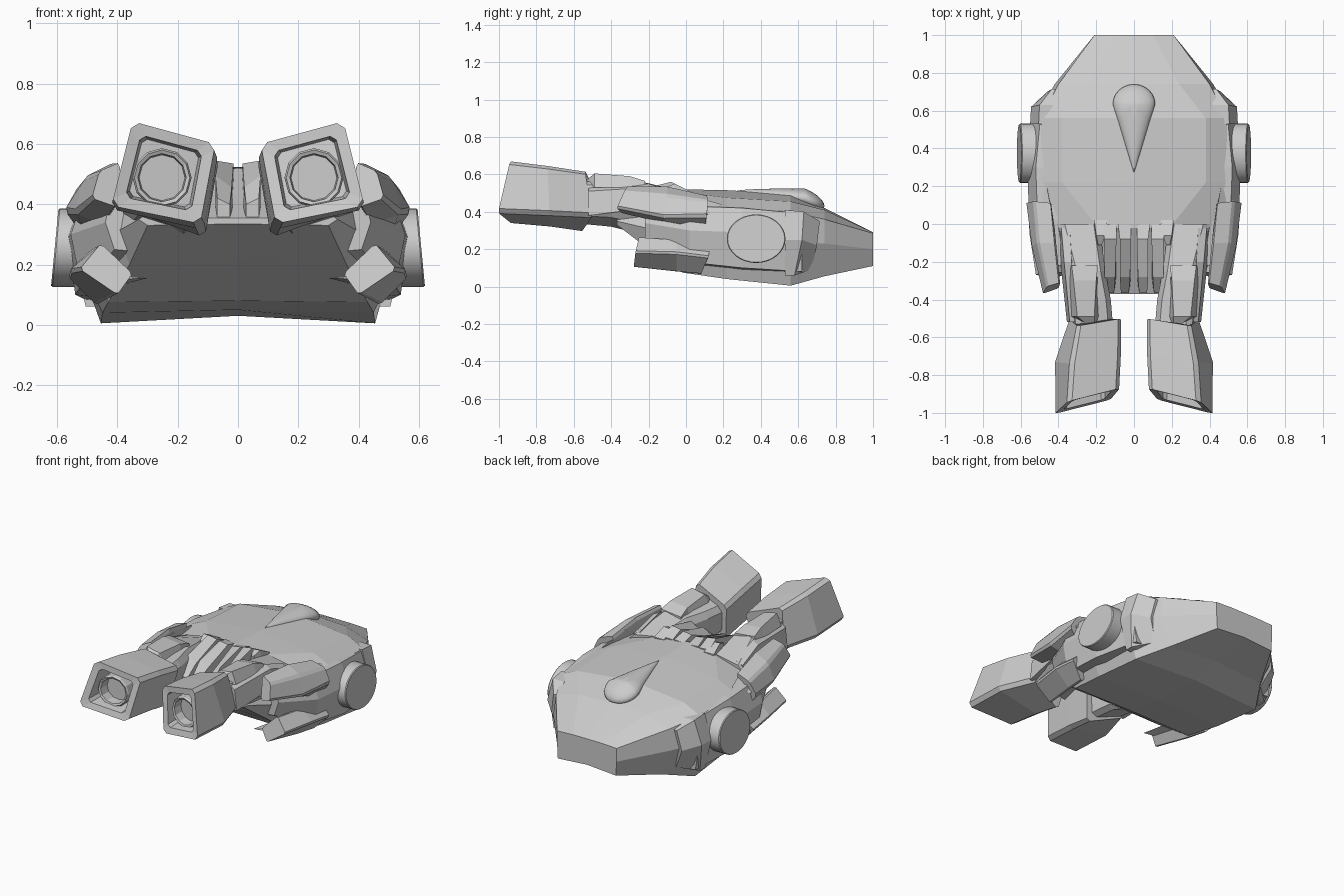
import bpy, bmesh, math

grey = bpy.data.materials.new("hull_grey")
grey.diffuse_color = (0.6, 0.6, 0.6, 1)


def finish(name, bm, mirror=False, smooth=0):
    bmesh.ops.recalc_face_normals(bm, faces=bm.faces)
    me = bpy.data.meshes.new(name)
    bm.to_mesh(me)
    bm.free()
    me.materials.append(grey)
    ob = bpy.data.objects.new(name, me)
    bpy.context.collection.objects.link(ob)
    if smooth:
        bpy.ops.object.select_all(action='DESELECT')
        ob.select_set(True)
        bpy.context.view_layer.objects.active = ob
        bpy.ops.object.shade_smooth_by_angle(angle=math.radians(smooth))
    if mirror:
        ob.modifiers.new("mirror", 'MIRROR').use_mirror_merge = False
    return ob


def loft(name, rings, mirror=True, smooth=0):
    """Skin closed rings of 3D points and cap both ends."""
    bm = bmesh.new()
    vs = [[bm.verts.new(p) for p in r] for r in rings]
    n = len(rings[0])
    for a, b in zip(vs, vs[1:]):
        for i in range(n):
            bm.faces.new((a[i], a[(i + 1) % n], b[(i + 1) % n], b[i]))
    bm.faces.new(vs[0])
    bm.faces.new(vs[-1])
    return finish(name, bm, mirror, smooth)


def at(y, pts):
    return [(x, y, z) for x, z in pts]


def full(y, half):
    """Symmetric section from half profile, centre top to centre bottom."""
    return at(y, half + [(-x, z) for x, z in half[-2:0:-1]])


def chamfer(ring, t):
    """Cut every corner of a ring by the fraction t."""
    out, n = [], len(ring)
    for i, p in enumerate(ring):
        for q in (ring[i - 1], ring[(i + 1) % n]):
            out.append(tuple(a + (b - a) * t for a, b in zip(p, q)))
    return out


def shrink(ring, s, dy=0):
    c = [sum(p[k] for p in ring) / len(ring) for k in range(3)]
    return [(c[0] + (p[0] - c[0]) * s, c[1] + (p[1] - c[1]) * s + dy,
             c[2] + (p[2] - c[2]) * s) for p in ring]


# Main hull: wide faceted body tapering at both ends
loft("hull", [
    full(1.0, [(0, .29), (.1, .29), (.21, .285), (.21, .2), (.205, .11), (0, .125)]),
    full(.74, [(0, .42), (.24, .41), (.40, .36), (.42, .23), (.34, .055), (0, .08)]),
    full(.56, [(0, .495), (.38, .455), (.49, .40), (.52, .24), (.455, .005), (0, .03)]),
    full(.22, [(0, .515), (.38, .475), (.50, .42), (.54, .24), (.45, .04), (0, .05)]),
    full(-.02, [(0, .52), (.19, .505), (.48, .42), (.50, .25), (.43, .075), (0, .08)]),
    full(-.20, [(0, .43), (.14, .43), (.38, .42), (.40, .31), (.36, .20), (0, .21)]),
    full(-.37, [(0, .355), (.10, .355), (.30, .37), (.33, .35), (.30, .33), (0, .335)]),
], mirror=False)

# Side armour belt and the raised plate behind it
loft("side_armour", [
    at(.62, [(.36, .40), (.49, .39), (.53, .27), (.50, .08), (.36, .07)]),
    at(.30, [(.36, .44), (.52, .42), (.565, .29), (.54, .10), (.36, .08)]),
    at(.02, [(.36, .45), (.51, .43), (.555, .30), (.52, .13), (.36, .11)]),
    at(-.22, [(.30, .44), (.42, .43), (.44, .34), (.41, .25), (.30, .24)]),
])
loft("rear_side_plate", [
    [(.38, .71, .35), (.435, .715, .35), (.46, .70, .22), (.40, .67, .09), (.34, .67, .09)],
    [(.42, .63, .40), (.50, .63, .40), (.545, .62, .25), (.505, .58, .06), (.42, .58, .06)],
    [(.42, .53, .40), (.505, .53, .41), (.55, .53, .25), (.505, .53, .06), (.42, .53, .06)],
])

# Round side caps
def disc(x, s=1):
    return [(x - .012 * math.sin(a), .375 + .157 * s * math.cos(a),
             .256 + .13 * s * math.sin(a))
            for a in (i * math.tau / 32 for i in range(32))]


loft("side_cap", [disc(.50), disc(.603), disc(.608, .97)], smooth=30)

# Teardrop bump on the deck
bm = bmesh.new()
bmesh.ops.create_uvsphere(bm, u_segments=24, v_segments=14, radius=1)
for v in bm.verts:
    x, y, z = v.co
    if y < 0:
        k = (1 + y) / max(math.sqrt(1 - y * y), 1e-6) if y > -.9999 else 0
        x, z, y = x * k, z * (.35 + .65 * k), y * .37
    else:
        y *= .105
    v.co = (x * .112, .635 + y, .472 - .10 * y + z * .052 - (.03 * y / .105 if y > 0 else 0))
finish("deck_teardrop", bm, smooth=40)

# Upper and lower side pods
loft("upper_side_pod", [chamfer(r, .12) for r in [
    [(.39, -.31, .54), (.46, -.33, .51), (.485, -.37, .42), (.40, -.34, .39)],
    [(.41, -.10, .54), (.51, -.10, .49), (.545, -.12, .37), (.43, -.10, .33)],
    [(.43, .11, .49), (.53, .12, .46), (.575, .11, .38), (.50, .10, .275)],
]])
loft("lower_side_pod", [chamfer(r, .08) for r in [
    [(.455, -.25, .27), (.525, -.27, .185), (.40, -.28, .10), (.35, -.26, .17)],
    [(.48, -.05, .255), (.56, -.05, .18), (.45, -.05, .075), (.38, -.05, .15)],
    [(.50, .13, .22), (.565, .12, .16), (.47, .08, .065), (.40, .09, .12)],
]])
loft("lower_pod_fin", [
    [(.42, -.22, .165), (.30, -.27, .155), (.42, -.24, .15)],
    [(.44, .08, .20), (.38, .08, .16), (.44, .08, .12)],
])

# Thin outer blade behind the upper pod
loft("shoulder_blade", [
    [(.46, .19, .44), (.48, .18, .40), (.45, .17, .36)],
    [(.42, -.02, .50), (.565, .08, .38), (.46, 0, .32)],
    [(.40, -.24, .47), (.51, -.22, .40), (.42, -.22, .36)],
])

# Necks linking the hull to the barrels
loft("neck", [chamfer(r, .15) for r in [
    at(.0, [(.18, .51), (.40, .47), (.42, .28), (.20, .25)]),
    at(-.25, [(.15, .53), (.33, .57), (.385, .35), (.16, .27)]),
    at(-.40, [(.12, .52), (.31, .57), (.36, .38), (.14, .31)]),
    at(-.60, [(.10, .51), (.30, .57), (.34, .39), (.14, .33)]),
]])
loft("neck_top_plate", [
    at(-.22, [(.19, .55), (.33, .565), (.34, .52), (.19, .50)]),
    at(-.30, [(.20, .575), (.32, .59), (.34, .53), (.19, .52)]),
    at(-.49, [(.21, .585), (.30, .605), (.33, .53), (.18, .52)]),
    at(-.55, [(.21, .545), (.23, .55), (.23, .52), (.20, .52)]),
])
loft("neck_hinge_fin", [
    at(-.02, [(.34, .49), (.385, .47), (.39, .40), (.33, .40)]),
    at(-.20, [(.33, .55), (.37, .53), (.39, .42), (.32, .42)]),
    at(-.52, [(.31, .53), (.34, .51), (.355, .38), (.30, .38)]),
])

# Pairs of rails in the central notch
for name, x, w, top in (("inner_rail", .045, .03, .545), ("outer_rail", .125, .032, .56)):
    loft(name, [
        at(-.0, [(x - w, .515), (x + w + .01, .52), (x + w + .01, .42), (x - w, .42)]),
        at(-.08, [(x - w, top - .01), (x + w, top), (x + w, .38), (x - w, .38)]),
        at(-.28, [(x - w * .8, top - .09), (x + w, top - .05), (x + w, .35), (x - w, .35)]),
        at(-.365, [(x - w * .6, .40), (x + w * .8, .42), (x + w * .8, .345), (x - w * .6, .345)]),
    ])
loft("notch_corner", [
    at(.02, [(.14, .51), (.21, .51), (.21, .45), (.14, .45)]),
    at(-.06, [(.15, .545), (.20, .55), (.21, .45), (.15, .45)]),
    at(-.11, [(.17, .52), (.19, .53), (.20, .45), (.17, .45)]),
])

# Square barrels with recessed openings
rear = chamfer([(.065, -.50, .54), (.30, -.54, .62), (.345, -.50, .375), (.11, -.56, .29)], .08)
mid = chamfer([(.065, -.68, .575), (.335, -.74, .65), (.425, -.73, .385), (.115, -.72, .315)], .08)
front = chamfer([(.075, -.87, .60), (.35, -.94, .675), (.42, -1.005, .395), (.125, -.93, .335)], .08)
loft("barrel", [rear, mid, front, shrink(front, .74, .005), shrink(front, .68, .13)])


# Round lens rings inside the openings
def circle(r, y):
    return [(.252 + r * math.cos(a), y - .15 * r * math.cos(a), .488 + r * math.sin(a))
            for a in (i * math.tau / 12 for i in range(12))]


loft("lens_ring", [circle(.098, -.78), circle(.098, -.895), circle(.092, -.905),
                   circle(.08, -.90), circle(.076, -.84)])
